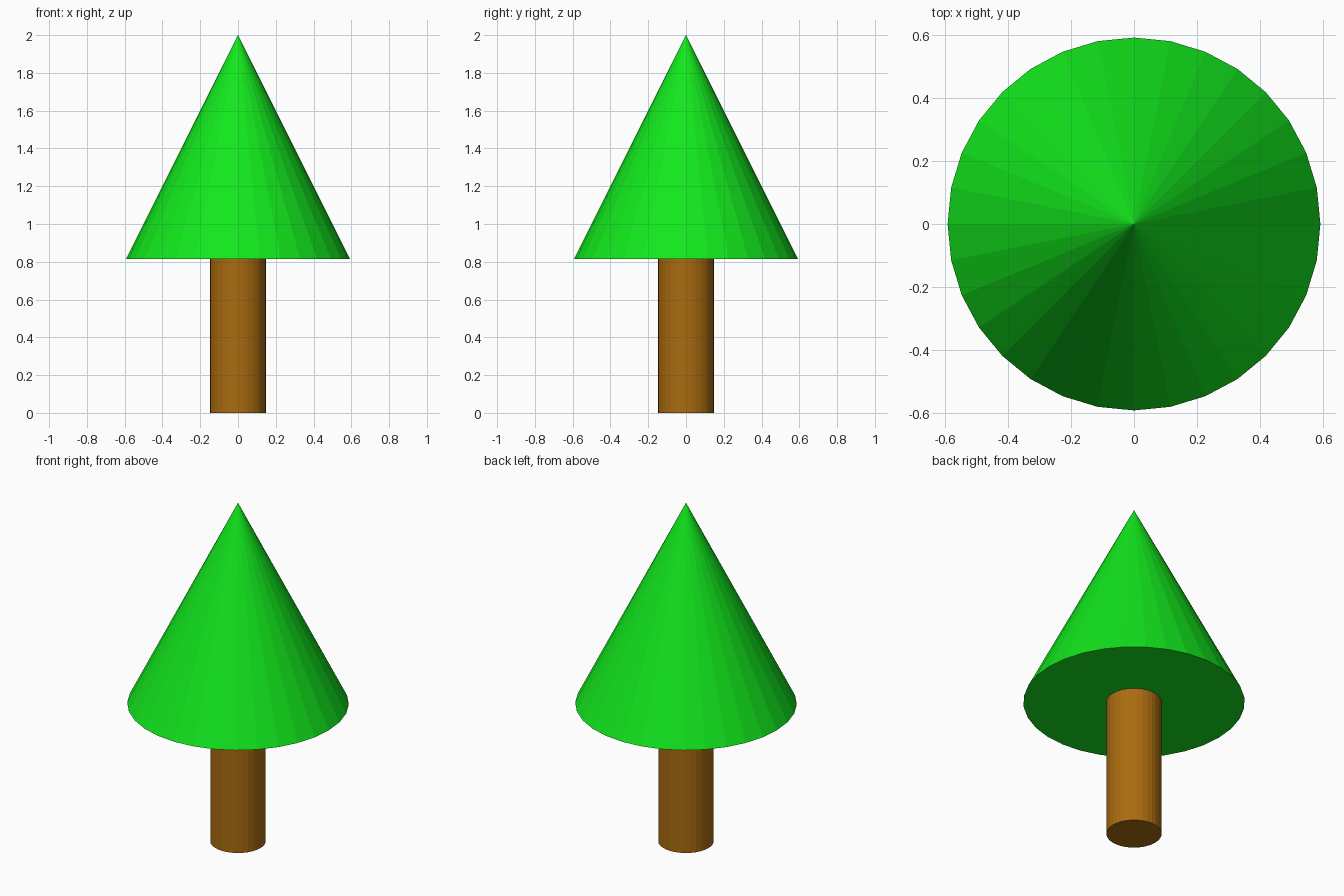
import bpy

if "Cube" in bpy.data.objects:
    bpy.data.objects.remove(bpy.data.objects["Cube"])

SIDES = 32
BASE_Z = 0.814   # underside of the foliage
TOP_Z = 2.0


def part(name, r_bottom, r_top, z0, z1, color):
    bpy.ops.mesh.primitive_cone_add(
        vertices=SIDES, radius1=r_bottom, radius2=r_top,
        depth=z1 - z0, location=(0, 0, (z0 + z1) / 2))
    obj = bpy.context.object
    obj.name = name
    mat = bpy.data.materials.new(name + "_color")
    mat.diffuse_color = color
    mat.use_nodes = True
    mat.node_tree.nodes["Principled BSDF"].inputs["Base Color"].default_value = mat.diffuse_color
    obj.data.materials.append(mat)
    return obj


# Trunk, tucked slightly into the foliage
part("trunk", 0.148, 0.148, 0.0, BASE_Z + 0.02, (0.4, 0.15, 0.005, 1))

# Foliage cone
part("foliage", 0.593, 0.0, BASE_Z, TOP_Z, (0.006, 0.8, 0.012, 1))
